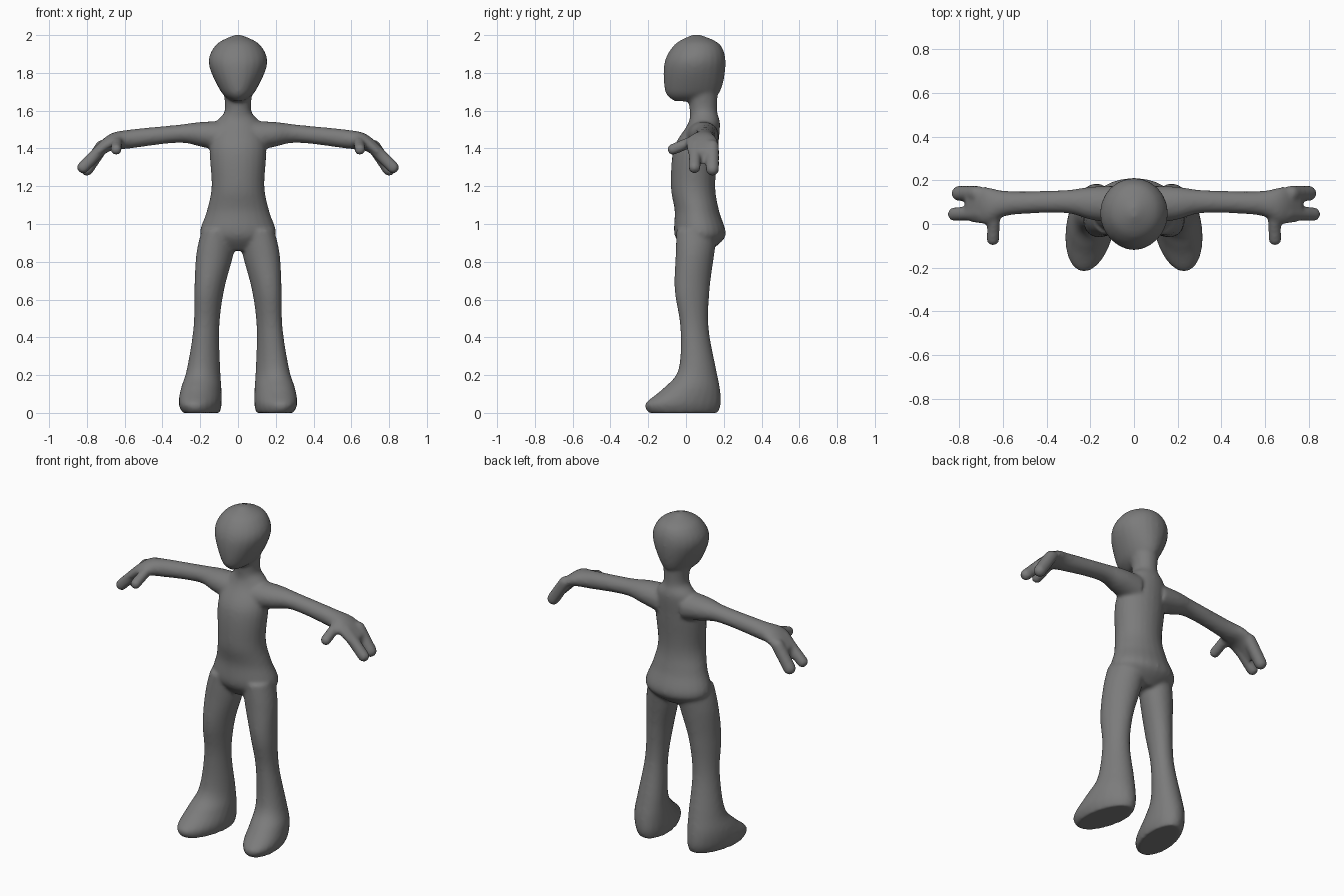
import bpy, bmesh, math
from mathutils import Matrix, Vector

if "Cube" in bpy.data.objects:
    bpy.data.objects.remove(bpy.data.objects["Cube"])

SIDES, STEPS = 24, 6
TOE_OUT = .15
body_mesh = bmesh.new()


def level(z, outer, front, back, inner=None):
    """Horizontal cross-section; symmetrical when no inner edge is given."""
    if inner is None:
        inner = -outer
    centre = Vector(((inner + outer) / 2, (front + back) / 2, z))
    return centre, Vector(((outer - inner) / 2, 0, 0)), Vector((0, (back - front) / 2, 0))


def upright(x, front, back, below, above):
    """Vertical cross-section across an arm."""
    centre = Vector((x, (front + back) / 2, (below + above) / 2))
    return centre, Vector((0, (back - front) / 2, 0)), Vector((0, 0, (above - below) / 2))


def between(before, start, end, after, t):
    """Smooth spline value between two cross-section vectors."""
    leave, arrive = (end - before) / 2, (after - start) / 2
    ease = t * t * (3 - 2 * t)
    return (start.lerp(end, ease) + leave * t * (1 - t) ** 2
            - arrive * t * t * (1 - t))


def make_ring(section, side, turn):
    centre, across, along = section
    ring = []
    for k in range(SIDES):
        angle = math.tau * k / SIDES
        offset = across * math.cos(angle) + along * math.sin(angle)
        point = centre + offset
        point.x -= turn * offset.y
        point.x *= side
        ring.append(body_mesh.verts.new(point))
    return ring


def loft(sections, side=1, turn=0):
    """Closed skin through the cross-sections, rounded by a spline."""
    padded = [sections[0], *sections, sections[-1]]
    path = []
    for four in zip(padded, padded[1:], padded[2:], padded[3:]):
        for step in range(STEPS):
            path.append([between(*parts, step / STEPS) for parts in zip(*four)])
    path.append(sections[-1])
    rings = [make_ring(section, side, turn) for section in path]
    faces = [body_mesh.faces.new(rings[0]), body_mesh.faces.new(rings[-1])]
    for low, high in zip(rings, rings[1:]):
        for k in range(SIDES):
            faces.append(body_mesh.faces.new((low[k - 1], low[k], high[k], high[k - 1])))
    bmesh.ops.recalc_face_normals(body_mesh, faces=faces)


def finger(root, tip, radius, side):
    """Row of overlapping balls that fuse into a rounded finger."""
    for step in range(SIDES // 2 + 1):
        spot = Vector(root).lerp(Vector(tip), 2 * step / SIDES)
        spot.x *= side
        bmesh.ops.create_icosphere(body_mesh, subdivisions=3, radius=radius,
                                   matrix=Matrix.Translation(spot))


# Egg-shaped head with a narrow chin
loft([level(z=1.65, outer=.03, front=-.06, back=.1),
      level(z=1.7, outer=.09, front=-.11, back=.18),
      level(z=1.85, outer=.155, front=-.115, back=.21),
      level(z=1.95, outer=.115, front=-.06, back=.18),
      level(z=2, outer=.02, front=.03, back=.08)])

# Hips, waist, chest and neck
loft([level(z=.86, outer=.1, front=0, back=.13),
      level(z=.94, outer=.2, front=-.06, back=.21),
      level(z=1.07, outer=.165, front=-.06, back=.175),
      level(z=1.2, outer=.14, front=-.08, back=.155),
      level(z=1.4, outer=.15, front=-.065, back=.17),
      level(z=1.53, outer=.12, front=.01, back=.18),
      level(z=1.6, outer=.07, front=.02, back=.165),
      level(z=1.72, outer=.08, front=0, back=.17)])

for side in (1, -1):
    # Leg and foot, turned outward
    loft([level(z=0, inner=.1, outer=.29, front=-.2, back=.17),
          level(z=.05, inner=.09, outer=.31, front=-.215, back=.185),
          level(z=.13, inner=.09, outer=.3, front=-.12, back=.18),
          level(z=.23, inner=.095, outer=.27, front=-.04, back=.16),
          level(z=.45, inner=.1, outer=.235, front=-.03, back=.12),
          level(z=.65, inner=.075, outer=.23, front=-.06, back=.125),
          level(z=.84, inner=.025, outer=.22, front=-.055, back=.15),
          level(z=.97, inner=.01, outer=.19, front=-.05, back=.17)], side, TOE_OUT)

    # Shoulder, arm and drooping palm
    loft([upright(x=.08, front=0, back=.175, below=1.38, above=1.545),
          upright(x=.2, front=.02, back=.17, below=1.41, above=1.54),
          upright(x=.32, front=.05, back=.155, below=1.43, above=1.525),
          upright(x=.57, front=.04, back=.15, below=1.4, above=1.5),
          upright(x=.68, front=0, back=.17, below=1.385, above=1.475),
          upright(x=.77, front=.015, back=.175, below=1.315, above=1.395)], side)

    # Two broad fingers and a thumb
    finger(root=(.72, .14, 1.41), tip=(.8, .14, 1.29), radius=.036, side=side)
    finger(root=(.7, .05, 1.42), tip=(.82, .045, 1.3), radius=.033, side=side)
    finger(root=(.64, .04, 1.44), tip=(.645, -.07, 1.395), radius=.03, side=side)

mesh = bpy.data.meshes.new("body")
body_mesh.to_mesh(mesh)
body_mesh.free()
body = bpy.data.objects.new("body", mesh)
bpy.context.collection.objects.link(body)

# Plain grey skin
skin = bpy.data.materials.new("grey_skin")
skin.use_nodes = True
grey = (.2, .2, .2, 1)
skin.diffuse_color = grey
skin.node_tree.nodes["Principled BSDF"].inputs["Base Color"].default_value = grey
mesh.materials.append(skin)

# Fuse the parts into one skin and soften the joins
fuse = body.modifiers.new("fuse", 'REMESH')
fuse.mode = 'VOXEL'
fuse.voxel_size = .01
fuse.use_smooth_shade = True
soften = body.modifiers.new("soften", 'SMOOTH')
soften.factor = .5
soften.iterations = 8
